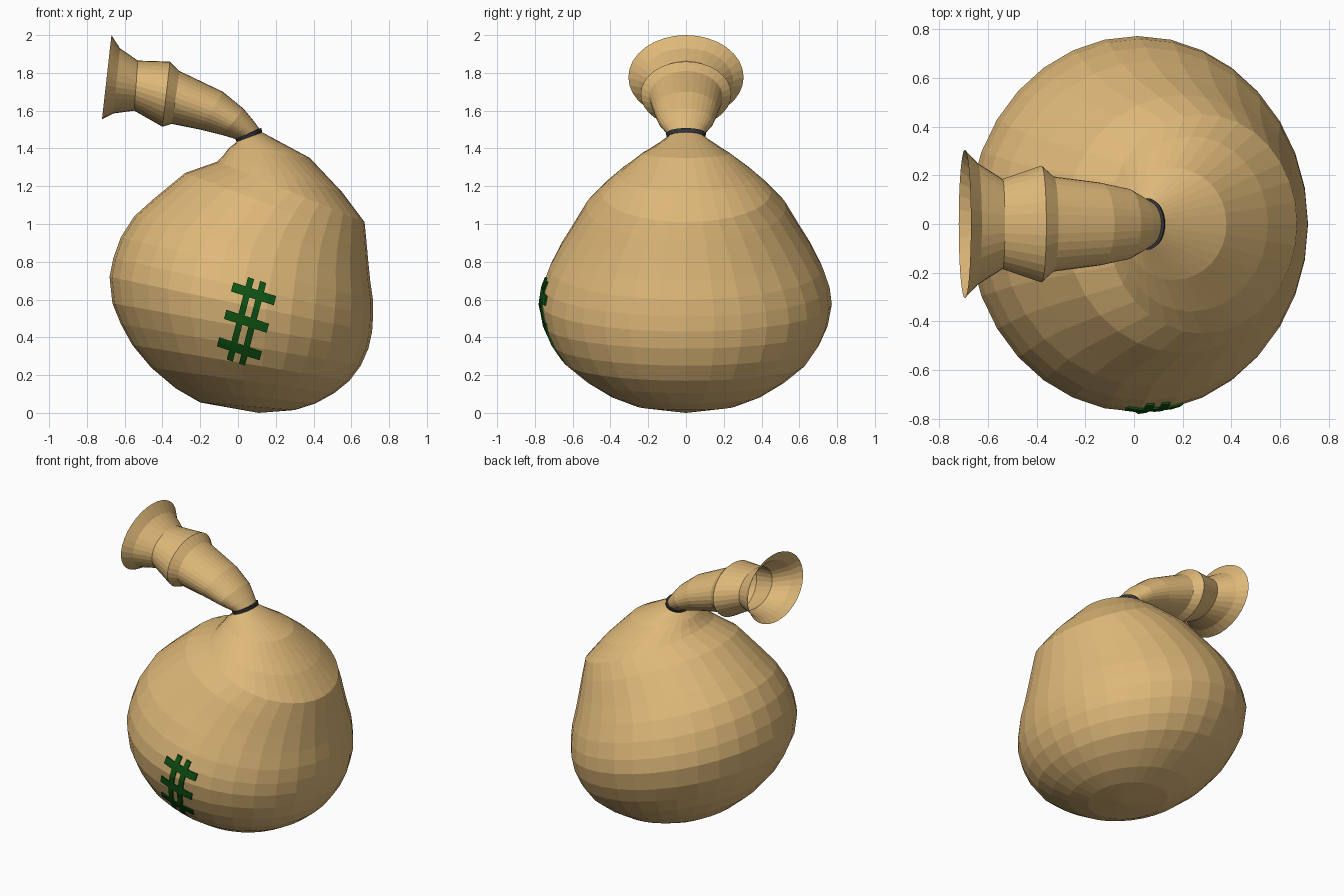
import bpy, bmesh, math
from mathutils import Vector
from mathutils.bvhtree import BVHTree

if "Cube" in bpy.data.objects:
    bpy.data.objects.remove(bpy.data.objects["Cube"])

SIDES = 32

def material(name, rgb):
    m = bpy.data.materials.new(name)
    m.diffuse_color = (*rgb, 1)
    m.use_nodes = True
    m.node_tree.nodes["Principled BSDF"].inputs["Base Color"].default_value = m.diffuse_color
    return m

cloth = material("tan cloth", (0.73, 0.48, 0.19))
cord = material("dark cord", (0.03, 0.034, 0.04))
paint = material("green paint", (0.005, 0.09, 0.007))

def finish(bm, name, mat):
    bmesh.ops.recalc_face_normals(bm, faces=bm.faces)
    me = bpy.data.meshes.new(name)
    bm.to_mesh(me)
    me.materials.append(mat)
    ob = bpy.data.objects.new(name, me)
    bpy.context.collection.objects.link(ob)
    return ob

def loft(rings, pole=None, closed=False):
    """Each ring: left x, left z, right x, right z, half width in y."""
    bm = bmesh.new()
    loops = []
    for lx, lz, rx, rz, w in rings:
        c = Vector(((lx + rx) / 2, 0, (lz + rz) / 2))
        a = Vector(((rx - lx) / 2, 0, (rz - lz) / 2))
        loops.append([bm.verts.new(c + a * math.cos(t) + Vector((0, w * math.sin(t), 0)))
                      for t in (2 * math.pi * i / SIDES for i in range(SIDES))])
    pairs = list(zip(loops, loops[1:]))
    if closed:
        pairs.append((loops[-1], loops[0]))
    for p, q in pairs:
        for i in range(SIDES):
            j = (i + 1) % SIDES
            bm.faces.new((p[i], p[j], q[j], q[i]))
    if pole:
        v = bm.verts.new(pole)
        for i in range(SIDES):
            bm.faces.new((loops[-1][i], loops[-1][(i + 1) % SIDES], v))
    return bm

# Sagging sack body, tilted rings from the neck down
body = loft([
    (0.0, 1.44, 0.12, 1.49, 0.09),
    (-0.05, 1.40, 0.38, 1.35, 0.23),
    (-0.08, 1.36, 0.55, 1.17, 0.36),
    (-0.11, 1.33, 0.67, 1.01, 0.45),
    (-0.28, 1.27, 0.68, 0.91, 0.53),
    (-0.45, 1.13, 0.69, 0.80, 0.61),
    (-0.55, 1.04, 0.70, 0.70, 0.67),
    (-0.62, 0.93, 0.714, 0.60, 0.725),
    (-0.66, 0.82, 0.715, 0.51, 0.76),
    (-0.68, 0.72, 0.71, 0.43, 0.772),
    (-0.665, 0.58, 0.69, 0.34, 0.75),
    (-0.62, 0.47, 0.65, 0.25, 0.705),
    (-0.56, 0.36, 0.59, 0.17, 0.64),
    (-0.46, 0.24, 0.51, 0.105, 0.53),
    (-0.33, 0.13, 0.41, 0.05, 0.40),
    (-0.20, 0.055, 0.30, 0.015, 0.26),
], pole=(0.11, 0, 0))
tree = BVHTree.FromBMesh(body)
finish(body, "sack_body", cloth)

# Flopped-over open neck with a flared mouth
neck = loft([
    (0.0, 1.445, 0.12, 1.495, 0.09),
    (-0.03, 1.455, 0.08, 1.55, 0.115),
    (-0.08, 1.47, 0.03, 1.61, 0.145),
    (-0.20, 1.50, -0.08, 1.70, 0.17),
    (-0.35, 1.53, -0.31, 1.81, 0.195),
    (-0.40, 1.515, -0.36, 1.86, 0.24),
    (-0.55, 1.60, -0.53, 1.865, 0.185),
    (-0.66, 1.585, -0.625, 1.93, 0.25),
    (-0.72, 1.555, -0.67, 2.0, 0.305),
])
finish(neck, "sack_neck", cloth)

# Cord tied round the neck
tie = loft([
    (-0.008, 1.435, 0.128, 1.485, 0.102),
    (-0.014, 1.448, 0.124, 1.508, 0.106),
    (0.01, 1.458, 0.108, 1.505, 0.08),
    (0.015, 1.443, 0.110, 1.483, 0.08),
], closed=True)
finish(tie, "neck_tie", cord)

# Painted green mark of plain crossed bars, wrapped onto the front of the sack
COLS, ROWS, DU, DV = 7, 18, 0.034, 0.025
U, V = Vector((0.95, 0, -0.31)), Vector((0.25, 0, 0.97))
centre = Vector((0.045, 0, 0.485))
bm = bmesh.new()
grid = {}

def corner(c, r):
    if (c, r) not in grid:
        p = centre + U * (c - COLS / 2) * DU + V * (r - ROWS / 2) * DV
        hit = tree.ray_cast(Vector((p.x, -2, p.z)), Vector((0, 1, 0)))[0]
        grid[c, r] = bm.verts.new(hit + Vector((0, -0.009, 0)))
    return grid[c, r]

for c in range(COLS):
    for r in range(ROWS):
        if c in (2, 4) or r in (2, 3, 8, 9, 14, 15):
            bm.faces.new((corner(c, r), corner(c + 1, r),
                          corner(c + 1, r + 1), corner(c, r + 1)))
# give the plate edges that run back to the cloth
rim = [e for e in bm.edges if e.is_boundary]
new = bmesh.ops.extrude_edge_only(bm, edges=rim)["geom"]
for v in new:
    if isinstance(v, bmesh.types.BMVert):
        v.co.y += 0.009
finish(bm, "painted_mark", paint)
